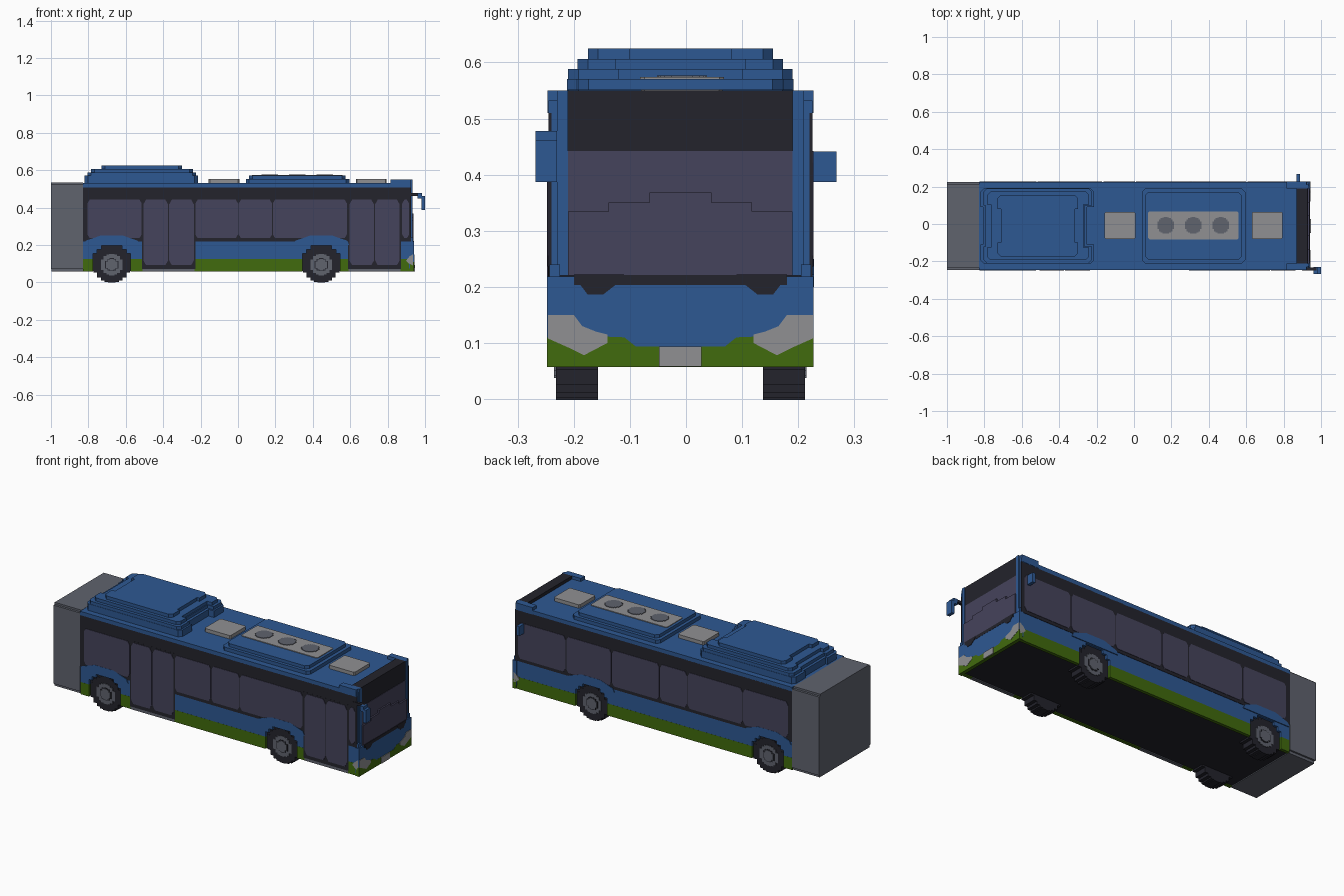
import bpy, bmesh, math

cube = bpy.data.objects.get("Cube")
if cube:
    bpy.data.objects.remove(cube, do_unlink=True)


def material(name, rgb):
    m = bpy.data.materials.new(name)
    m.use_nodes = True
    m.diffuse_color = (*rgb, 1)
    m.node_tree.nodes["Principled BSDF"].inputs["Base Color"].default_value = (*rgb, 1)
    return m


BLUE = material("body blue", (0.027, 0.098, 0.29))
DARK = material("trim black", (0.017, 0.017, 0.025))
GLASS = material("tinted glass", (0.06, 0.056, 0.106))
GREEN = material("skirt green", (0.053, 0.145, 0.004))
GREY = material("panel grey", (0.115, 0.125, 0.155))
LIGHT = material("light grey", (0.28, 0.28, 0.29))
CY = -0.01             # centre line of the body
REAR, NOSE = -0.83, 0.935
WHEELS = (-0.675, 0.445)


def prism(name, pts, axis, a, b, mat):
    """Extrude a flat outline along one axis from a to b."""
    place = {"x": lambda p, t: (t, p[0], p[1]),
             "y": lambda p, t: (p[0], t, p[1]),
             "z": lambda p, t: (p[0], p[1], t)}[axis]
    bm = bmesh.new()
    low = [bm.verts.new(place(p, a)) for p in pts]
    high = [bm.verts.new(place(p, b)) for p in pts]
    bm.faces.new(low)
    bm.faces.new(high)
    for i in range(len(pts)):
        j = (i + 1) % len(pts)
        bm.faces.new((low[i], low[j], high[j], high[i]))
    bmesh.ops.recalc_face_normals(bm, faces=bm.faces)
    me = bpy.data.meshes.new(name)
    bm.to_mesh(me)
    bm.free()
    me.materials.append(mat)
    ob = bpy.data.objects.new(name, me)
    bpy.context.collection.objects.link(ob)
    return ob


def rect(a0, a1, b0, b1, c=0, d=0):
    """Rectangle outline, optionally with cut corners c wide and d tall."""
    if not c:
        return [(a0, b0), (a1, b0), (a1, b1), (a0, b1)]
    d = d or c
    return [(a0 + c, b0), (a1 - c, b0), (a1, b0 + d), (a1, b1 - d),
            (a1 - c, b1), (a0 + c, b1), (a0, b1 - d), (a0, b0 + d)]


def box(name, x0, x1, y0, y1, z0, z1, mat):
    return prism(name, rect(x0, x1, y0, y1), "z", z0, z1, mat)


def stepped_disc(cx, cz, r, n):
    """Circle outline made of square steps."""
    quarter = []
    for i in range(n):
        h = r * math.cos(math.asin((i + 0.5) / n))
        quarter += [(r * i / n, h), (r * (i + 1) / n, h)]
    quarter = quarter[1:]
    pts = quarter + [(x, -z) for x, z in reversed(quarter)]
    pts += [(-x, -z) for x, z in quarter] + [(-x, z) for x, z in reversed(quarter)]
    return [(cx + x, cz + z) for x, z in pts]


# Core, roof and rear engine block
box("body_core", REAR, 0.92, CY - 0.22, CY + 0.22, 0.062, 0.52, DARK)
box("roof_panel", REAR, 0.925, CY - 0.235, CY + 0.235, 0.508, 0.532, BLUE)
box("rear_block", -1, REAR, CY - 0.235, CY + 0.235, 0.072, 0.522, GREY)
box("rear_block_base", -0.998, REAR, CY - 0.225, CY + 0.225, 0.057, 0.072, GREY)
box("rear_block_cap", -1, REAR, CY - 0.222, CY + 0.222, 0.522, 0.533, GREY)

# Side skin outline with stepped wheel arches
skin = [(REAR, 0.125)]
arch = [(0.1, 0.125), (0.1, 0.155), (0.08, 0.155), (0.08, 0.177), (0.055, 0.177), (0.055, 0.196)]
for w in WHEELS:
    skin += [(w - x, z) for x, z in arch] + [(w + x, z) for x, z in reversed(arch)]
skin += [(NOSE, 0.125), (NOSE, 0.24), (0.925, 0.24), (0.925, 0.51), (REAR, 0.51)]

right_windows = [(-0.805, -0.515), (-0.228, 0), (0.004, 0.182), (0.186, 0.582), (0.878, 0.915)]
left_windows = [(-0.805, -0.522), (-0.516, -0.17), (-0.164, 0.005),
                (0.011, 0.31), (0.316, 0.6), (0.606, 0.905)]
doors = [(-0.51, -0.232), (0.592, 0.868)]

for side, s in (("right", -1), ("left", 1)):
    def plate(name, pts, d0, d1, mat):
        prism(side + "_" + name, pts, "y", CY + s * d0, CY + s * d1, mat)

    plate("side_skin", skin, 0.215, 0.233, BLUE)
    plate("window_band", rect(REAR, 0.926, 0.218, 0.51), 0.23, 0.235, DARK)
    for x0, x1 in right_windows if s < 0 else left_windows:
        plate("window", rect(x0, x1, 0.236, 0.442, 0.012, 0.02), 0.234, 0.237, GLASS)

    # Green skirt, broken by the arches and, on the right, the doors
    gaps = [(w - 0.1, w + 0.1) for w in WHEELS] + (doors if s < 0 else [])
    start = REAR
    for g0, g1 in sorted(gaps) + [(NOSE, NOSE)]:
        if g0 - start > 0.02:
            plate("skirt", rect(start, g0, 0.057, 0.126), 0.215, 0.2335, GREEN)
        start = g1

    # Double doors
    for x0, x1 in doors if s < 0 else []:
        mid = (x0 + x1) / 2
        plate("door_frame", rect(x0 - 0.004, x1 + 0.004, 0.072, 0.45), 0.215, 0.2355, DARK)
        plate("door_sill", rect(x0, x1, 0.057, 0.074), 0.215, 0.235, GREY)
        for a, b in ((x0 + 0.004, mid - 0.003), (mid + 0.003, x1 - 0.004)):
            plate("door_glass", rect(a, b, 0.092, 0.442, 0.014, 0.025), 0.234, 0.2375, GLASS)

    # Raised blue flares above the wheels
    for w in WHEELS:
        hump = [(w - 0.15, 0.2), (w + 0.15, 0.2), (w + 0.14, 0.222), (w + 0.1, 0.236),
                (w + 0.06, 0.25), (w - 0.06, 0.25), (w - 0.1, 0.236), (w - 0.14, 0.222)]
        plate("arch_flare", hump, 0.23, 0.2378, BLUE)

    # Wheels
    for w in WHEELS:
        plate("tyre", stepped_disc(w, 0.095, 0.097, 5), 0.147, 0.222, DARK)
        plate("wheel_rim", stepped_disc(w, 0.095, 0.058, 4), 0.21, 0.225, GREY)
        plate("rim_ring", stepped_disc(w, 0.095, 0.036, 3), 0.21, 0.2265, DARK)
        plate("wheel_hub", stepped_disc(w, 0.095, 0.031, 3), 0.21, 0.229, GREY)

    # Headlight wrapping the corner
    plate("side_headlight", [(0.935, 0.09), (0.935, 0.15), (0.918, 0.14), (0.898, 0.115), (0.915, 0.1)],
          0.23, 0.2375, LIGHT)
    lamp = [(0.236, 0.15), (0.19, 0.15), (0.175, 0.13), (0.15, 0.12), (0.13, 0.115),
            (0.13, 0.1), (0.172, 0.078), (0.2, 0.092), (0.236, 0.108)]
    prism(side + "_headlight", [(CY + s * y, z) for y, z in lamp], "x", 0.93, 0.9425, LIGHT)
    green = [(0, 0.057), (0.2375, 0.057), (0.2375, 0.11), (0.2, 0.1), (0.15, 0.112),
             (0.1, 0.11), (0.08, 0.094), (0, 0.094)]
    prism(side + "_front_bumper", [(CY + s * y, z) for y, z in green], "x", 0.92, 0.941, GREEN)
    # Windscreen pillar, wiper foot and roof corner
    a, b = sorted((CY + s * 0.2, CY + s * 0.22))
    box(side + "_pillar", 0.9, 0.932, a, b, 0.22, 0.55, BLUE)
    wiper = [(0.19, 0.222), (0.178, 0.203), (0.165, 0.186), (0.138, 0.186), (0.115, 0.204), (0.1, 0.222)]
    prism(side + "_wiper_foot", [(CY + s * y, z) for y, z in wiper], "x", 0.93, 0.942, DARK)
    a, b = sorted((CY + s * 0.2, CY + s * 0.237))
    box(side + "_roof_corner", 0.815, 0.922, a, b, 0.51, 0.55, BLUE)

# Front panel, stepped windscreen and destination box
box("front_panel", 0.915, 0.94, CY - 0.2375, CY + 0.2375, 0.075, 0.218, BLUE)
box("front_sill", 0.915, 0.941, CY - 0.19, CY + 0.19, 0.203, 0.221, DARK)
box("number_plate", 0.93, 0.945, CY - 0.038, CY + 0.038, 0.058, 0.094, LIGHT)
screen = [(CY - 0.2, 0.22), (CY + 0.2, 0.22), (CY + 0.2, 0.334), (CY + 0.128, 0.334),
          (CY + 0.128, 0.35), (CY + 0.055, 0.35), (CY + 0.055, 0.368), (CY - 0.055, 0.368),
          (CY - 0.055, 0.35), (CY - 0.128, 0.35), (CY - 0.128, 0.334), (CY - 0.2, 0.334)]
prism("lower_windscreen", screen, "x", 0.91, 0.939, GLASS)
box("upper_windscreen", 0.91, 0.93, CY - 0.2, CY + 0.2, 0.33, 0.442, GLASS)
box("destination_box", 0.87, 0.928, CY - 0.2, CY + 0.2, 0.442, 0.55, DARK)

# Mirrors
box("right_mirror_arm", 0.9, 0.975, -0.248, -0.232, 0.463, 0.478, DARK)
box("right_mirror_bend", 0.96, 0.985, -0.268, -0.23, 0.448, 0.478, BLUE)
box("right_mirror", 0.982, 1.0, -0.268, -0.23, 0.387, 0.462, BLUE)
box("left_mirror", 0.87, 0.888, 0.222, 0.268, 0.387, 0.441, BLUE)


def notched(x0, x1, half, n0, n1, gap):
    """Outline with shallow notches in its two ends."""
    lo, hi, c = CY - half, CY + half, 0.018
    return [(x0 + c, lo), (x1 - c, lo), (x1, lo + c), (x1, CY - gap), (x1 - n1, CY - gap),
            (x1 - n1, CY + gap), (x1, CY + gap), (x1, hi - c), (x1 - c, hi), (x0 + c, hi),
            (x0, hi - c), (x0, CY + gap), (x0 + n0, CY + gap), (x0 + n0, CY - gap),
            (x0, CY - gap), (x0, lo + c)]


# Rear roof pod, in tiers
prism("rear_pod_base", notched(-0.82, -0.215, 0.202, 0.012, 0.035, 0.1), "z", 0.53, 0.57, BLUE)
prism("rear_pod_lower", notched(-0.805, -0.225, 0.2, 0.012, 0.04, 0.11), "z", 0.57, 0.588, BLUE)
prism("rear_pod_middle", notched(-0.785, -0.24, 0.183, 0.02, 0.03, 0.115), "z", 0.588, 0.606, BLUE)
prism("rear_pod_top", notched(-0.73, -0.3, 0.165, 0.02, 0.015, 0.09), "z", 0.606, 0.625, BLUE)

# Middle roof pod with fans
prism("middle_pod_base", rect(0.042, 0.595, CY - 0.2, CY + 0.2, 0.018), "z", 0.53, 0.552, BLUE)
prism("middle_pod_top", rect(0.06, 0.575, CY - 0.182, CY + 0.182, 0.018), "z", 0.552, 0.57, BLUE)
prism("fan_plate", rect(0.075, 0.56, CY - 0.072, CY + 0.078, 0.008), "z", 0.565, 0.574, LIGHT)
for x in (0.17, 0.317, 0.464):
    prism("roof_fan", stepped_disc(x, CY + 0.003, 0.045, 5), "z", 0.57, 0.577, GREY)

# Roof hatches
for x in (-0.075, 0.712):
    prism("roof_hatch", rect(x - 0.082, x + 0.082, CY - 0.07, CY + 0.075, 0.006), "z", 0.53, 0.552, LIGHT)
